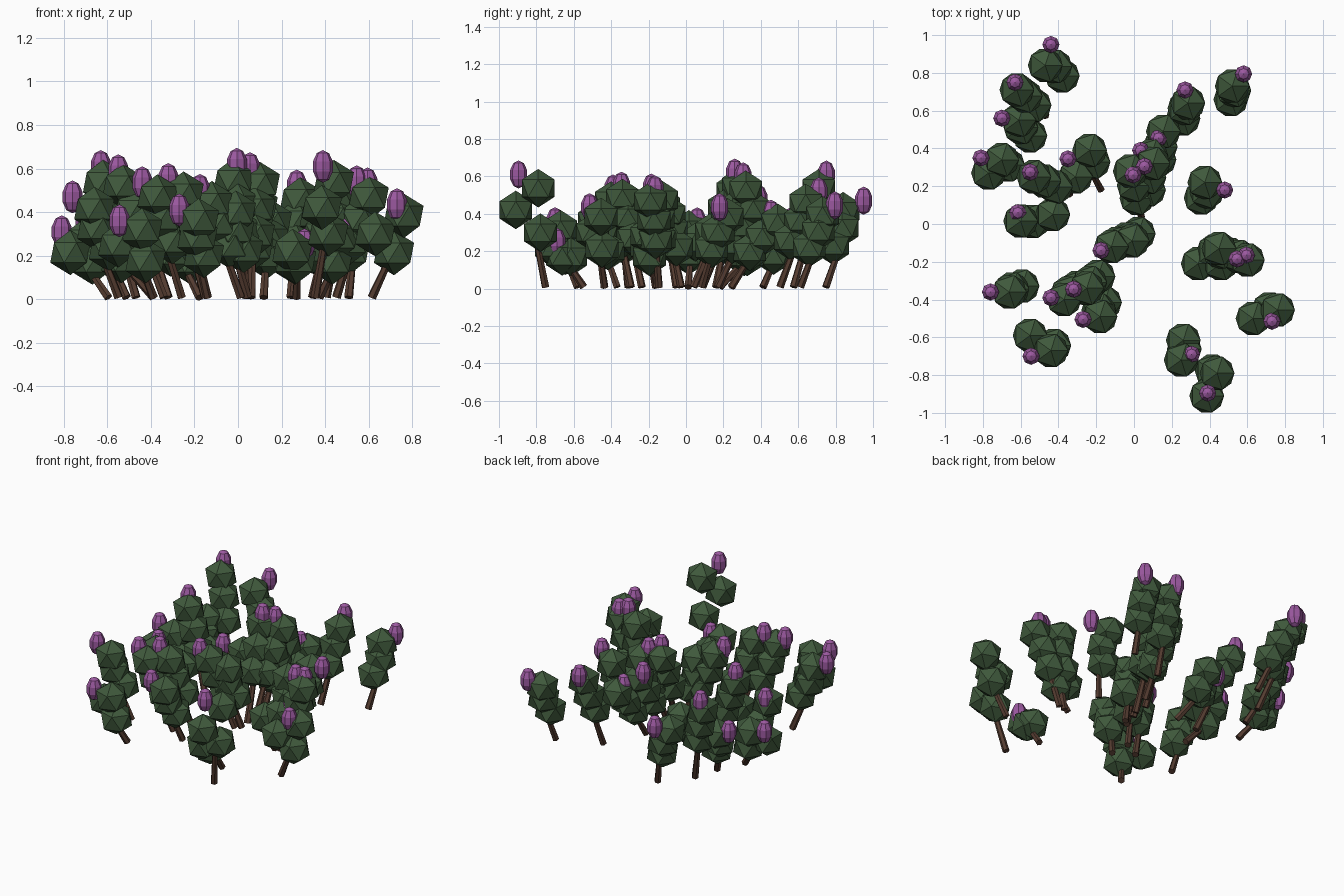
import bpy
from mathutils import Vector

if "Cube" in bpy.data.objects:
    bpy.data.objects.remove(bpy.data.objects["Cube"])


def material(name, rgb):
    m = bpy.data.materials.new(name)
    m.diffuse_color = (*rgb, 1)
    m.use_nodes = True
    m.node_tree.nodes["Principled BSDF"].inputs["Base Color"].default_value = m.diffuse_color
    return m


def take_mesh(name, mat):
    """Keep the mesh of the active primitive for linked copies."""
    ob = bpy.context.object
    mesh = ob.data
    mesh.name = name
    mesh.materials.append(mat)
    mesh.use_fake_user = True
    bpy.data.objects.remove(ob)
    return mesh


def place(mesh, name, loc, scale=(1, 1, 1), direction=None):
    ob = bpy.data.objects.new(name, mesh)
    bpy.context.collection.objects.link(ob)
    ob.location = loc
    ob.scale = scale
    if direction is not None:
        ob.rotation_mode = 'QUATERNION'
        ob.rotation_quaternion = direction.to_track_quat('Z', 'Y')
    return ob


# Shared shapes: foliage ball, flower bud, tapered stem
bpy.ops.mesh.primitive_ico_sphere_add(subdivisions=1, radius=0.103)
leaf_mesh = take_mesh("foliage", material("leaf_green", (0.05, 0.10, 0.045)))
bpy.ops.mesh.primitive_uv_sphere_add(segments=8, ring_count=5, radius=1)
bud_mesh = take_mesh("bud", material("bud_purple", (0.33, 0.10, 0.35)))
bpy.ops.mesh.primitive_cone_add(vertices=6, radius1=0.021, radius2=0.015, depth=1)
stem_mesh = take_mesh("stem", material("stem_brown", (0.09, 0.045, 0.03)))

# Each plant: bud x, y, z, top foliage x, y (and middle foliage x, y if it strays)
plants = [
    (.58, .795, .445, .52, .73),
    (.39, -.895, .61, .44, -.79, .385, -.91),
    (-.44, .95, .47, -.47, .84),
    (-.63, .75, .61, -.62, .71),
    (-.70, .56, .36, -.61, .55),
    (-.81, .35, .31, -.70, .34, -.77, .27),
    (-.55, .275, .59, -.53, .25),
    (-.615, .06, .36, -.60, .015, -.43, .05),
    (-.35, .345, .30, -.235, .39, -.31, .25),
    (.27, .71, .52, .285, .64),
    (.13, .455, .40, .155, .49),
    (.035, .39, .48, .09, .36),
    (-.005, .26, .62, -.02, .28),
    (.055, .305, .60, .10, .32),
    (.48, .18, .435, .375, .22),
    (-.13, -.13, .45, -.01, -.09),
    (-.175, -.14, .50, -.12, -.12),
    (.545, -.185, .54, .45, -.13),
    (.595, -.165, .53, .60, -.19),
    (.51, -.20, .32, .46, -.21, .34, -.21),
    (-.76, -.36, .47, -.66, -.36),
    (-.44, -.39, .535, -.37, -.40),
    (-.32, -.345, .55, -.25, -.34),
    (-.27, -.505, .41, -.18, -.49),
    (-.545, -.70, .36, -.44, -.67, -.55, -.59),
    (.73, -.515, .435, .76, -.455, .63, -.50),
    (.305, -.69, .25, .25, -.72),
]

for i, (bx, by, bz, tx, ty, *stray) in enumerate(plants, 1):
    tip, top = Vector((bx, by)), Vector((tx, ty))
    # Every plant leans outward from the middle of the bed
    base = tip - tip.normalized() * 0.19 + Vector((0.04, -0.03))
    mid = Vector(stray) if stray else top * 0.5 + tip * 0.2 + base * 0.3
    low = top.lerp(base, 0.3 if stray else 0.6)

    # Bud and three tiers of foliage
    place(bud_mesh, f"bud_{i}", (bx, by, bz), (0.048, 0.048, 0.075))
    for tier, (spot, h) in enumerate(((low, .49), (mid, .69), (top, .88)), 1):
        place(leaf_mesh, f"foliage_{i}_{tier}", (*spot, max(h * bz, 0.17)))

    # Stem from the ground into the lowest foliage
    foot = Vector((*base, 0.008))
    head = Vector((*low.lerp(tip, 0.3), 0.5 * bz + 0.02))
    span = head - foot
    place(stem_mesh, f"stem_{i}", (foot + head) / 2, (1, 1, span.length), span)
